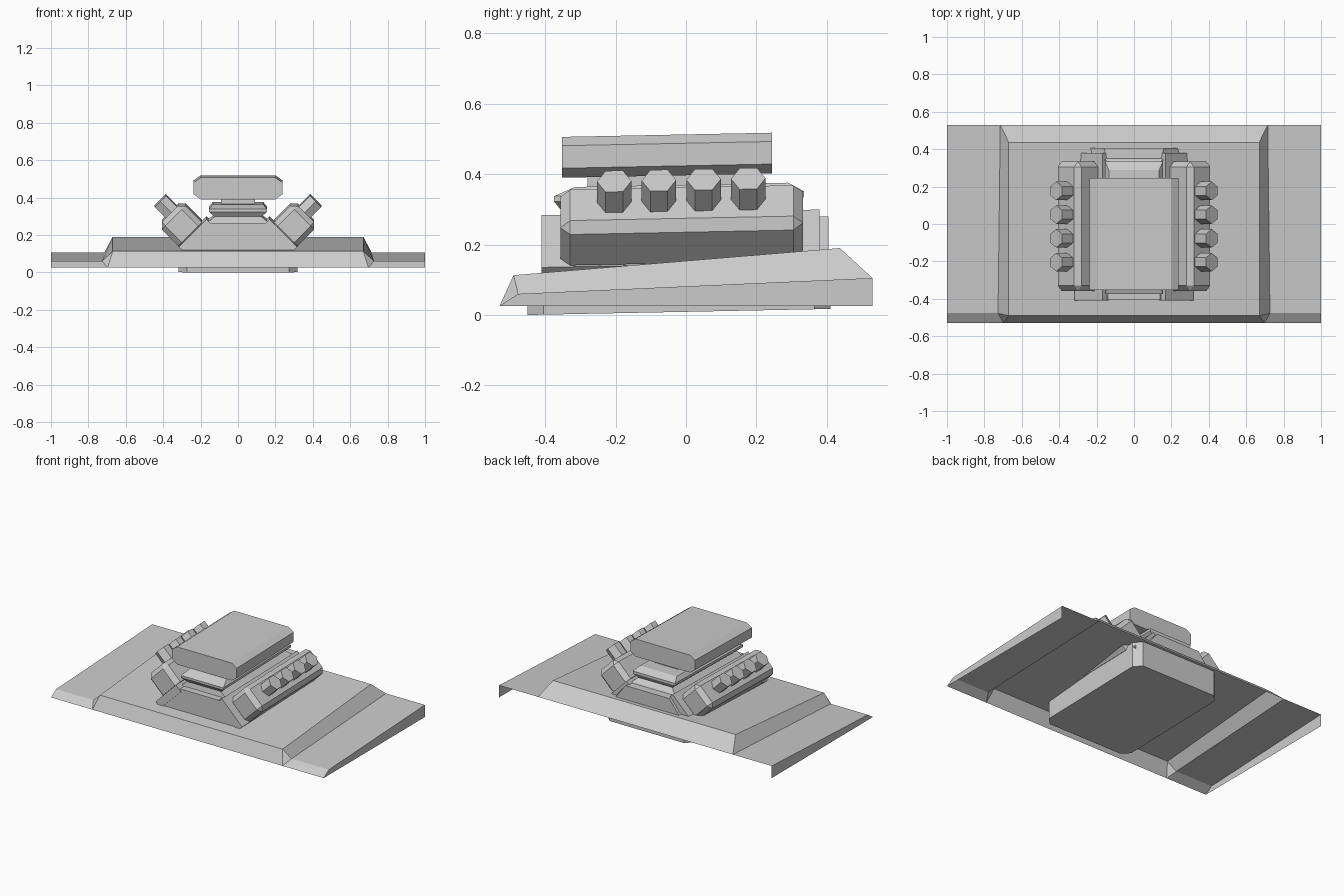
import bpy, bmesh, math
from mathutils import Matrix, Vector

if "Cube" in bpy.data.objects:
    bpy.data.objects.remove(bpy.data.objects["Cube"])

TILT = 0.02  # the engine rises slightly towards the back


def finish(bm, name, tilt=TILT):
    for v in bm.verts:
        v.co.z += tilt * v.co.y
    bmesh.ops.recalc_face_normals(bm, faces=bm.faces)
    me = bpy.data.meshes.new(name)
    bm.to_mesh(me)
    bm.free()
    ob = bpy.data.objects.new(name, me)
    bpy.context.collection.objects.link(ob)
    return ob


def loft(name, rings, tilt=TILT):
    """Closed solid through rings with equal point counts."""
    bm = bmesh.new()
    rs = [[bm.verts.new(p) for p in r] for r in rings]
    n = len(rs[0])
    for a, b in zip(rs, rs[1:]):
        for i in range(n):
            j = (i + 1) % n
            bm.faces.new((a[i], a[j], b[j], b[i]))
    bm.faces.new(rs[0])
    bm.faces.new(rs[-1])
    return finish(bm, name, tilt)


def mirrored(half):
    return half + [(-x, z) for x, z in reversed(half)]


def extrude_y(name, profile, y0, y1):
    return loft(name, [[(x, y, z) for x, z in profile] for y in (y0, y1)])


def chamfer_box(name, size, chamfer, centre, angle):
    bm = bmesh.new()
    bmesh.ops.create_cube(bm, size=1)
    bmesh.ops.scale(bm, vec=size, verts=bm.verts)
    if chamfer:
        bmesh.ops.bevel(bm, geom=bm.edges[:], offset=chamfer, segments=1,
                        affect='EDGES', profile=0.5)
    bm.transform(Matrix.Translation(centre) @ Matrix.Rotation(angle, 4, 'Y'))
    return finish(bm, name)


# hood: open sheet with a raised centre, front lip and side walls
bm = bmesh.new()
pts = {'a0': (1, -.53, .025), 'a1': (.697, -.53, .025),
       'b0': (1, -.477, .06), 'b1': (.727, -.477, .06), 'b2': (.67, -.49, .113),
       'c2': (.67, .437, .19),
       'd0': (1, .53, .105), 'd1': (.715, .53, .105), 'e0': (1, .53, .025)}
R = {k: bm.verts.new(p) for k, p in pts.items()}
L = {k: bm.verts.new((-p[0], p[1], p[2])) for k, p in pts.items()}
for S in (R, L):
    for f in ('a0 a1 b1 b0', 'a1 b2 b1', 'b0 b1 d1 d0', 'b1 b2 c2 d1', 'a0 b0 d0 e0'):
        bm.faces.new([S[k] for k in f.split()])
for p, q in (('a1', 'b2'), ('b2', 'c2'), ('c2', 'd1')):
    bm.faces.new((R[p], R[q], L[q], L[p]))
finish(bm, "hood", 0)

# engine base: cut-corner tub hanging under the hood
c = .045
outline = [(.318, -.45 + c), (.318, .41 - c), (.318 - c, .41), (-.318 + c, .41),
           (-.318, .41 - c), (-.318, -.45 + c), (-.318 + c, -.45), (.318 - c, -.45)]
loft("engine_base", [[(x, y, .009 + .02 * y) for x, y in outline],
                     [(x, y, .149 + .083 * y) for x, y in outline]], 0)

# engine block: trapezoid, with a sloped rear housing
prof = mirrored([(.30, .06), (.30, .13), (.14, .272)])
rear = mirrored([(.27, .06), (.27, .13), (.16, .272)])
loft("engine_block", [[(x, -.405, z) for x, z in prof],
                      [(x, .33, z) for x, z in prof],
                      [(x, .405, z) for x, z in rear]])

# intake manifold: pinched waist below a bevelled plate
levels = [(.255, .175, -.365, .36), (.28, .155, -.36, .345), (.305, .125, -.355, .32),
          (.33, .155, -.375, .335), (.345, .155, -.375, .335), (.37, .135, -.315, .29)]
loft("intake_manifold", [[(-w, a, z), (w, a, z), (w, b, z), (-w, b, z)]
                         for z, w, a, b in levels])

# neck and air scoop
extrude_y("scoop_neck", mirrored([(.09, .36), (.09, .41)]), -.28, .2)
extrude_y("air_scoop", mirrored([(.2, .397), (.237, .424), (.237, .488), (.2, .513)]),
          -.352, .245)

# cylinder banks, valve covers and exhaust stacks on both sides
for side, s in (("right", 1), ("left", -1)):
    ang = s * math.radians(45)
    chamfer_box("cylinder_bank_" + side, (.21, .79, .05), 0, (s * .225, -.015, .2), ang)
    chamfer_box("valve_cover_" + side, (.18, .69, .18), .028, (s * .30, -.012, .255), ang)
    for i in range(4):
        bm = bmesh.new()
        bmesh.ops.create_cone(bm, cap_ends=True, segments=6, radius1=.049,
                              radius2=.049, depth=.15)
        # put hexagon corners along y, then lean outwards
        mid = Vector((s * .363, -.204 + i * .127, .331))
        bm.transform(Matrix.Translation(mid) @ Matrix.Rotation(ang, 4, 'Y'))
        finish(bm, f"exhaust_stack_{side}_{i + 1}")
